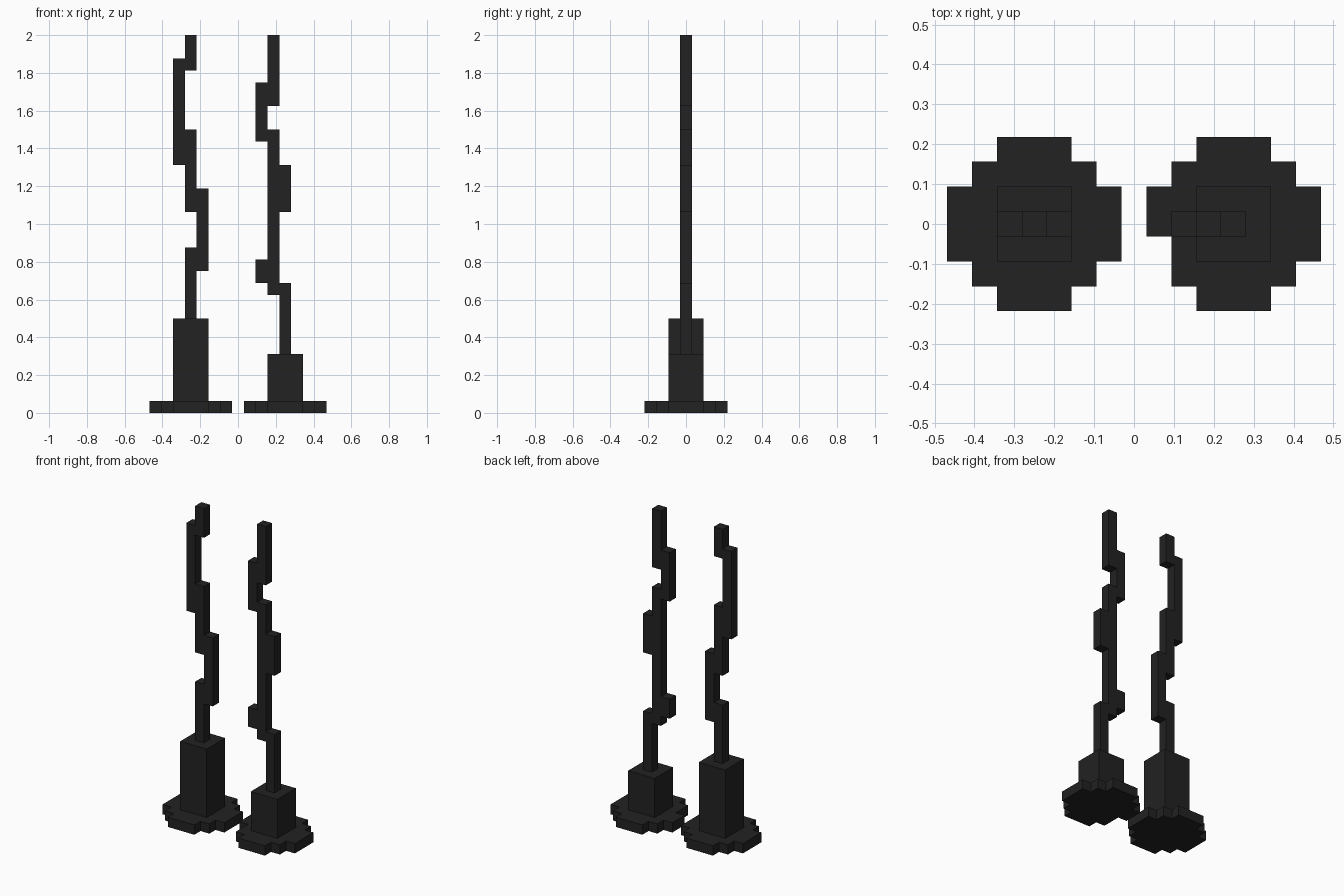
import bpy, bmesh

cube = bpy.data.objects.get("Cube")
if cube:
    bpy.data.objects.remove(cube, do_unlink=True)

U = 1 / 16  # one block

charcoal = bpy.data.materials.new("charcoal")
charcoal.use_nodes = True
colour = (0.016, 0.016, 0.016, 1)
charcoal.diffuse_color = colour
charcoal.node_tree.nodes["Principled BSDF"].inputs["Base Color"].default_value = colour


def prism(name, outline, z0, z1, cx, along_y=False):
    """Extrude an outline given in blocks, upwards or (for stems) front to back."""
    bm = bmesh.new()
    if along_y:
        pts = [(cx + x * U, z0 * U, z * U) for x, z in outline]
        move = (0, (z1 - z0) * U, 0)
    else:
        pts = [(cx + x * U, y * U, z0 * U) for x, y in outline]
        move = (0, 0, (z1 - z0) * U)
    face = bm.faces.new([bm.verts.new(p) for p in pts])
    ext = bmesh.ops.extrude_face_region(bm, geom=[face], use_keep_orig=True)
    bmesh.ops.translate(bm, vec=move,
                        verts=[g for g in ext["geom"] if isinstance(g, bmesh.types.BMVert)])
    bmesh.ops.recalc_face_normals(bm, faces=bm.faces)
    mesh = bpy.data.meshes.new(name)
    bm.to_mesh(mesh)
    bm.free()
    mesh.materials.append(charcoal)
    obj = bpy.data.objects.new(name, mesh)
    bpy.context.collection.objects.link(obj)
    return obj


def rect(x0, x1, y0, y1):
    return [(x0, y0), (x1, y0), (x1, y1), (x0, y1)]


# Stepped round footing outline, counter-clockwise from the front right
quarter = [(1.5, -3.5), (1.5, -2.5), (2.5, -2.5), (2.5, -1.5), (3.5, -1.5)]
right_half = quarter + [(x, -y) for x, y in reversed(quarter)]
disc = right_half + [(-x, -y) for x, y in right_half]
# The second footing lacks one block at its inner front corner
chipped = [p for p in disc if p != (-3.5, -1.5)]
i = chipped.index((-2.5, -1.5))
chipped[i:i + 1] = [(-3.5, -0.5), (-2.5, -0.5)]

# Each stem segment: column offset, bottom and top in blocks
plants = {
    "right": (-0.25, disc, 8,
              [(0, 8, 14), (1, 12, 19), (0, 17, 24), (-1, 21, 30), (0, 29, 32)]),
    "left": (0.25, chipped, 5,
             [(0, 5, 11), (-1, 10, 24), (-2, 11, 13), (0, 17, 21),
              (-2, 23, 28), (-1, 26, 32)]),
}

for side, (cx, footing, height, segments) in plants.items():
    prism(side + "_footing", footing, 0, 1, cx)
    prism(side + "_trunk", rect(-1.5, 1.5, -1.5, 1.5), 1, height, cx)
    for n, (col, z0, z1) in enumerate(segments, 1):
        prism(f"{side}_stem_{n}", rect(col - 0.5, col + 0.5, z0, z1),
              -0.5, 0.5, cx, along_y=True)
